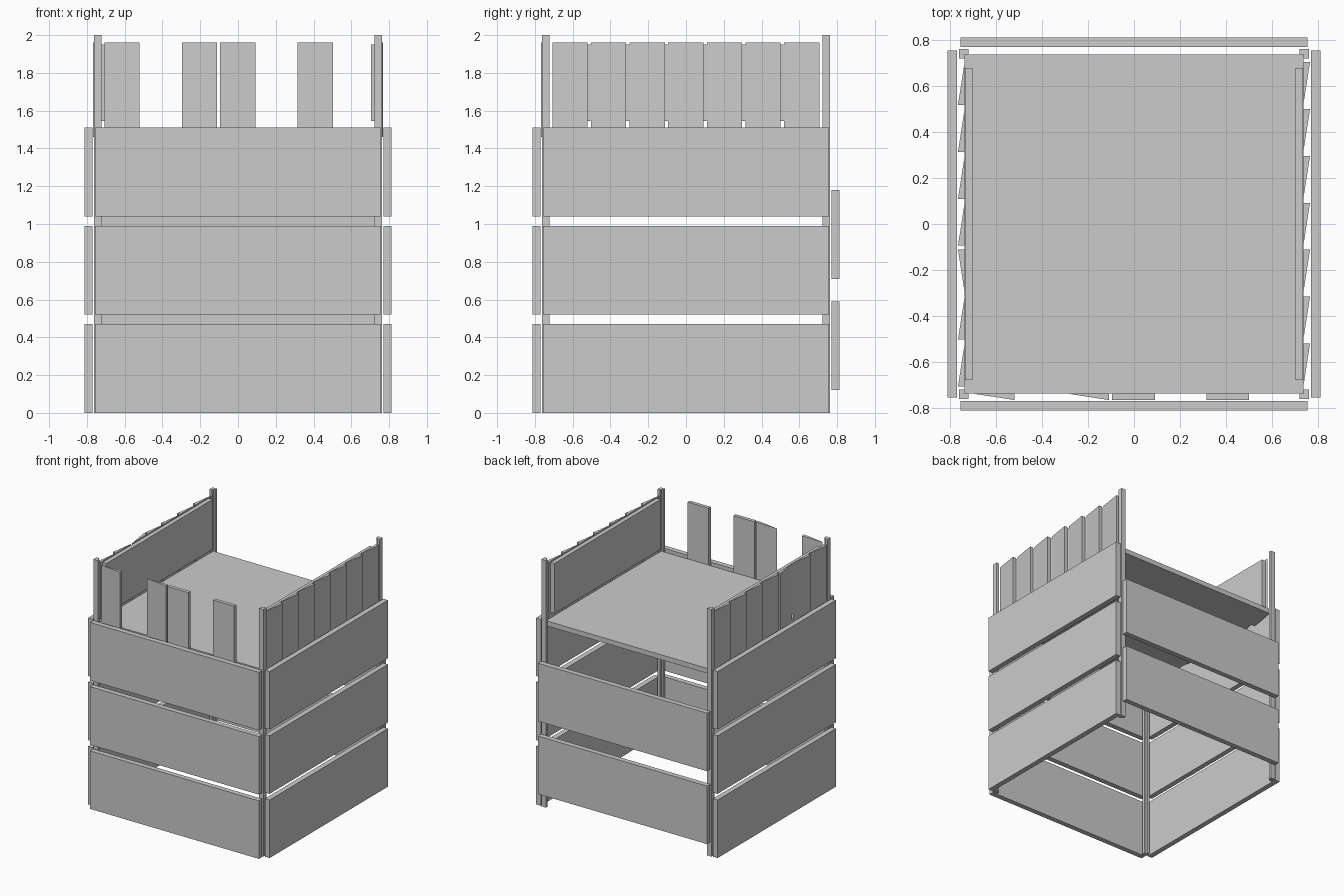
import bpy

if "Cube" in bpy.data.objects:
    bpy.data.objects.remove(bpy.data.objects["Cube"])

def prism(name, outline, z0, z1):
    """Extrude a plan outline upward between two heights."""
    n = len(outline)
    area = sum(outline[i][0] * outline[(i + 1) % n][1] - outline[(i + 1) % n][0] * outline[i][1] for i in range(n))
    if area < 0:
        outline = outline[::-1]
    verts = [(x, y, z) for z in (z0, z1) for x, y in outline]
    faces = [tuple(range(n))[::-1], tuple(range(n, 2 * n))]
    faces += [(i, (i + 1) % n, n + (i + 1) % n, n + i) for i in range(n)]
    mesh = bpy.data.meshes.new(name)
    mesh.from_pydata(verts, [], faces)
    obj = bpy.data.objects.new(name, mesh)
    bpy.context.collection.objects.link(obj)
    return obj

def box(name, x0, x1, y0, y1, z0, z1):
    return prism(name, [(x0, y0), (x1, y0), (x1, y1), (x0, y1)], z0, z1)

HALF, IN, OUT = 0.757, 0.771, 0.813
BOARD_H = 0.47
SLAT_IN, SLAT_OUT = 0.738, 0.767
SLAT_Z = (1.46, 1.96)

# Wall boards: three levels on front and sides, two on the back
for i, z in enumerate((0, 0.52, 1.04)):
    box(f"front_board_{i}", -HALF, HALF, -OUT, -IN, z, z + BOARD_H)
    box(f"left_board_{i}", -OUT, -IN, -HALF, HALF, z, z + BOARD_H)
    box(f"right_board_{i}", IN, OUT, -HALF, HALF, z, z + BOARD_H)
for i, z in enumerate((0.12, 0.71)):
    box(f"back_board_{i}", -HALF, HALF, IN, OUT, z, z + BOARD_H)

# Angle-section corner posts
a, b, c = 0.762, 0.738, 0.722
for sx in (-1, 1):
    for sy in (-1, 1):
        angle = [(a, a), (c, a), (c, b), (b, b), (b, c), (a, c)]
        prism("corner_post", [(sx * x, sy * y) for x, y in angle], 0, 2)

# Upper deck
box("deck", -SLAT_IN, SLAT_IN, -SLAT_IN, SLAT_IN, 1.46, 1.5)

# Inner side boards above the deck
for name, s in (("left", -1), ("right", 1)):
    x0, x1 = sorted((s * 0.703, s * 0.737))
    box(f"{name}_inner_board", x0, x1, -0.68, 0.68, 1.545, 1.95)

# Wedge-shaped siding slats on both sides (one on the left is reversed)
for i in range(7):
    y0 = -0.708 + i * 0.2045
    y1 = y0 + 0.187
    prism(f"right_slat_{i}", [(SLAT_IN, y0), (SLAT_OUT, y1), (SLAT_IN, y1)], *SLAT_Z)
    thick, thin = (y1, y0) if i == 2 else (y0, y1)
    prism(f"left_slat_{i}", [(-SLAT_IN, thin), (-SLAT_OUT, thick), (-SLAT_IN, thick)], *SLAT_Z)

# Front slats: two wedges and two flat ones
for i, x in enumerate((-0.708, -0.297)):
    prism(f"front_wedge_slat_{i}", [(x, -SLAT_IN), (x + 0.187, -SLAT_OUT), (x + 0.187, -SLAT_IN)], *SLAT_Z)
for i, x in enumerate((-0.095, 0.315)):
    box(f"front_flat_slat_{i}", x, x + 0.187, -SLAT_OUT, -SLAT_IN, *SLAT_Z)
